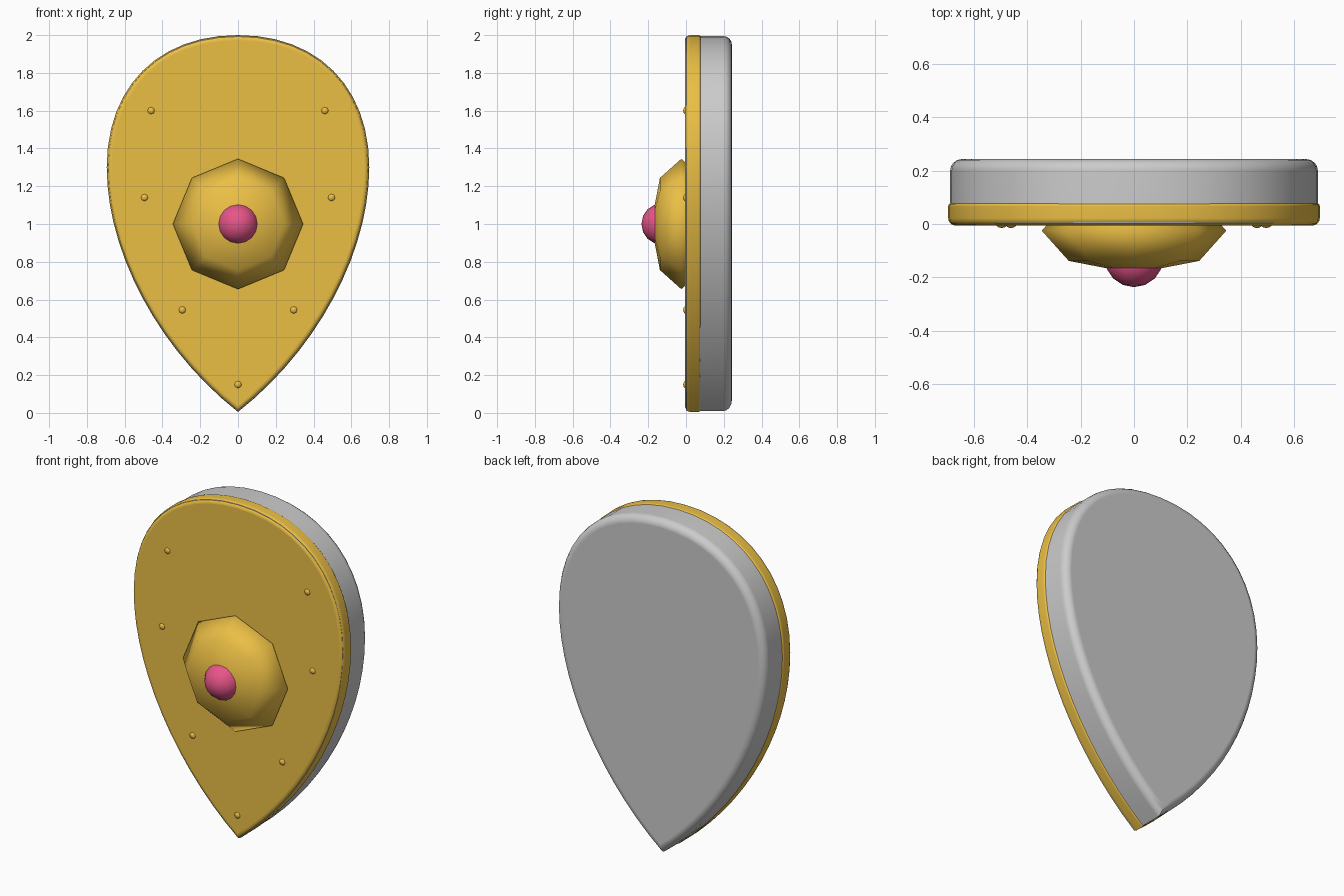
import bpy, bmesh, math
from mathutils import Vector, Matrix
from mathutils.geometry import interpolate_bezier

if "Cube" in bpy.data.objects:
    bpy.data.objects.remove(bpy.data.objects["Cube"])


def material(name, color):
    m = bpy.data.materials.new(name)
    m.diffuse_color = color
    m.use_nodes = True
    m.node_tree.nodes["Principled BSDF"].inputs["Base Color"].default_value = m.diffuse_color
    return m


gold = material("gold", (0.83, 0.52, 0.06, 1))
red = material("red", (0.80, 0.09, 0.25, 1))


def finish(bm, name, mat=None, angle=40):
    bmesh.ops.recalc_face_normals(bm, faces=bm.faces)
    me = bpy.data.meshes.new(name)
    bm.to_mesh(me)
    bm.free()
    ob = bpy.data.objects.new(name, me)
    bpy.context.collection.objects.link(ob)
    if mat:
        me.materials.append(mat)
    bpy.ops.object.select_all(action='DESELECT')
    ob.select_set(True)
    bpy.context.view_layer.objects.active = ob
    bpy.ops.object.shade_smooth_by_angle(angle=math.radians(angle))
    return ob


# Teardrop outline: right half from two curves, left half mirrored
def outline():
    top, side, tip = Vector((0, 0, 2)), Vector((0.695, 0, 1.3)), Vector((0, 0, 0.005))
    upper = interpolate_bezier(top, Vector((0.42, 0, 2)), Vector((0.695, 0, 1.73)), side, 13)
    lower = interpolate_bezier(side, Vector((0.695, 0, 0.85)), Vector((0.42, 0, 0.335)), tip, 15)
    right = [Vector(p) for p in upper] + [Vector(p) for p in lower[1:]]
    left = [Vector((-p.x, 0, p.z)) for p in reversed(right[1:-1])]
    return right + left


def plate(name, y0, y1, scale, bevels, mat=None):
    bm = bmesh.new()
    rings = []
    for y in (y0, y1):
        rings.append([bm.verts.new((p.x * scale, y, 1 + (p.z - 1) * (1 + scale) / 2))
                      for p in outline()])
    n = len(rings[0])
    caps = [bm.faces.new(r) for r in rings]
    for i in range(n):
        j = (i + 1) % n
        bm.faces.new((rings[0][i], rings[0][j], rings[1][j], rings[1][i]))
    bmesh.ops.recalc_face_normals(bm, faces=bm.faces)
    # round the rims
    for y, width in bevels:
        edges = [e for e in bm.edges if all(abs(v.co.y - y) < 1e-5 for v in e.verts)]
        bmesh.ops.bevel(bm, geom=edges, offset=width, segments=4, profile=0.5,
                        affect='EDGES', clamp_overlap=False)
    ob = finish(bm, name, mat)
    ob.modifiers.new("flat_caps", 'WEIGHTED_NORMAL').keep_sharp = True
    return ob


def dome(name, center, radius, depth, segs, rings, mat, angle=60):
    bm = bmesh.new()
    bmesh.ops.create_uvsphere(bm, u_segments=segs, v_segments=rings, radius=1)
    m = (Matrix.Translation(center) @ Matrix.Diagonal((radius, depth, radius, 1))
         @ Matrix.Rotation(math.pi / 2, 4, 'X'))
    bmesh.ops.transform(bm, matrix=m, verts=bm.verts)
    return finish(bm, name, mat, angle)


# Shield body and gold facing
plate("shield_body", 0.003, 0.243, 0.99, [(0.243, 0.045)])
plate("gold_facing", -0.006, 0.078, 1.0, [(-0.006, 0.028), (0.078, 0.012)], gold)

# Octagonal boss with a red gem
dome("boss", (0, -0.025, 1.0), 0.345, 0.16, 8, 4, gold, 80)
dome("gem", (0, -0.126, 1.0), 0.11, 0.11, 16, 8, red)

# Rivets
for x, z in [(0.46, 1.6), (0.495, 1.14), (0.295, 0.545), (0, 0.15)]:
    for s in ((-1, 1) if x else (1,)):
        dome("rivet", (s * x, 0.0, z), 0.021, 0.015, 8, 6, gold)
